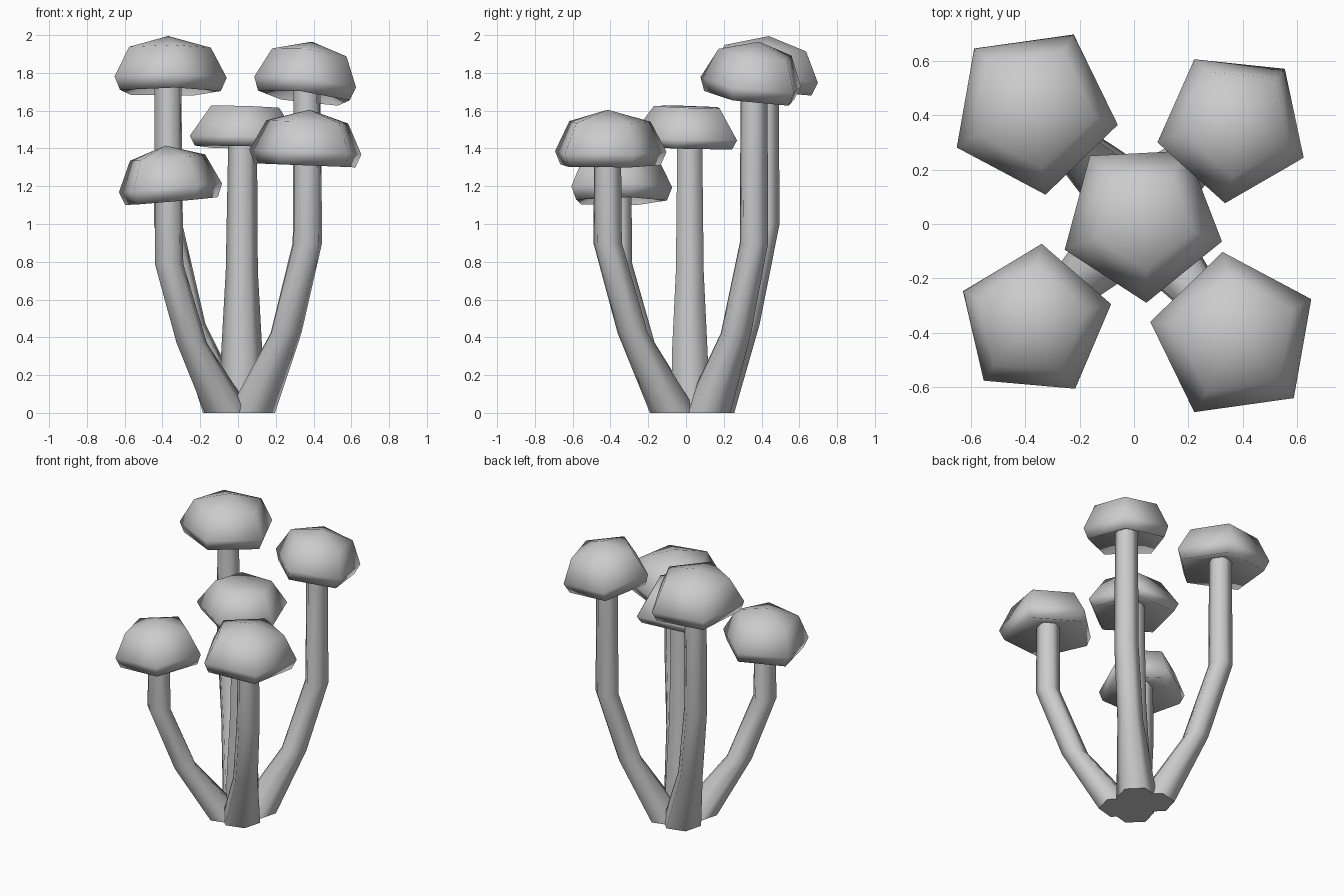
import bpy, bmesh
from math import cos, sin, radians
from mathutils import Vector

cube = bpy.data.objects.get("Cube")
if cube:
    bpy.data.objects.remove(cube, do_unlink=True)

grey = bpy.data.materials.new("pale_grey")
grey.use_nodes = True
colour = (0.6, 0.6, 0.6, 1)
grey.diffuse_color = colour
grey.node_tree.nodes["Principled BSDF"].inputs["Base Color"].default_value = colour


def loft(name, rings, bottom=None, top=None):
    """Skin a stack of point rings; each end is flat or fanned to a point."""
    bm = bmesh.new()
    loops = [[bm.verts.new(p) for p in ring] for ring in rings]
    n = len(loops[0])
    for low, high in zip(loops, loops[1:]):
        for i in range(n):
            j = (i + 1) % n
            bm.faces.new((low[i], low[j], high[j], high[i])).smooth = True
    for loop, point in ((loops[0][::-1], bottom), (loops[-1], top)):
        if point is None:
            bm.faces.new(loop)
        else:
            tip = bm.verts.new(point)
            for i in range(n):
                bm.faces.new((loop[i], loop[(i + 1) % n], tip)).smooth = True
    mesh = bpy.data.meshes.new(name)
    bm.to_mesh(mesh)
    bm.free()
    mesh.materials.append(grey)
    bpy.context.collection.objects.link(bpy.data.objects.new(name, mesh))


def ring(x, y, z, r, sides, phase):
    angles = [radians(phase + 360 * i / sides) for i in range(sides)]
    return [Vector((x + r * cos(a), y + r * sin(a), z)) for a in angles]


def make_cap(name, x, y, z, r, phase, slope, profile, height):
    """Five-sided cap with a hollow underside, leaning by a slope along x and y."""
    def lean(p):
        dx, dy, dz = p.x - x, p.y - y, p.z - z - 0.07
        return Vector((p.x - slope[0] * dz, p.y - slope[1] * dz,
                       p.z + slope[0] * dx + slope[1] * dy))
    rings = [[lean(p) for p in ring(x, y, z + h, r * k, 5, phase)] for k, h in profile]
    loft(name, rings, lean(Vector((x, y, z + 0.09))), lean(Vector((x, y, z + height))))


def make_stem(name, stations, phase):
    loft(name, [ring(*s, 6, phase) for s in stations])


# Outer mushrooms: name, centre, cap base, cap radius, phase, slope, stem bend, foot
domed = [(0.9, 0), (1, 0.07), (0.73, 0.23)]
outer = [
    ("front_left", 0.37, -0.415, 1.31, 0.315, 26, (-0.04, 0), 0.90, (0.07, -0.065)),
    ("front_right", -0.365, -0.36, 1.12, 0.288, 13, (0.085, 0.01), 0.79, (-0.05, -0.06)),
    ("back_left", 0.365, 0.36, 1.67, 0.285, 48, (-0.12, -0.12), 0.90, (0.07, 0.11)),
    ("back_right", -0.37, 0.42, 1.70, 0.315, 62, (0, -0.08), 1.0, (-0.06, 0.13)),
]
for name, x, y, z, r, phase, slope, bend, foot in outer:
    make_cap(name + "_cap", x, y, z, r, phase, slope, domed, 0.295)
    mid_x = foot[0] + (x - foot[0]) * 0.62
    mid_y = foot[1] + (y - foot[1]) * 0.62
    make_stem(name + "_stem", [
        (*foot, 0, 0.13), (mid_x, mid_y, bend * 0.47, 0.083),
        (x, y, bend, 0.078), (x, y, z + 0.13, 0.073)], 15)

# Upright middle mushroom with a level top
level = [(0.9, 0), (1, 0.05), (0.62, 0.215)]
make_cap("middle_cap", 0.03, 0.015, 1.405, 0.305, 57, (-0.03, -0.03), level, 0.215)
make_stem("middle_stem", [
    (0.02, 0.03, 0, 0.12), (0.02, 0.02, 0.3, 0.11),
    (0.02, 0.02, 0.75, 0.085), (0.025, 0.02, 1.53, 0.075)], 0)
